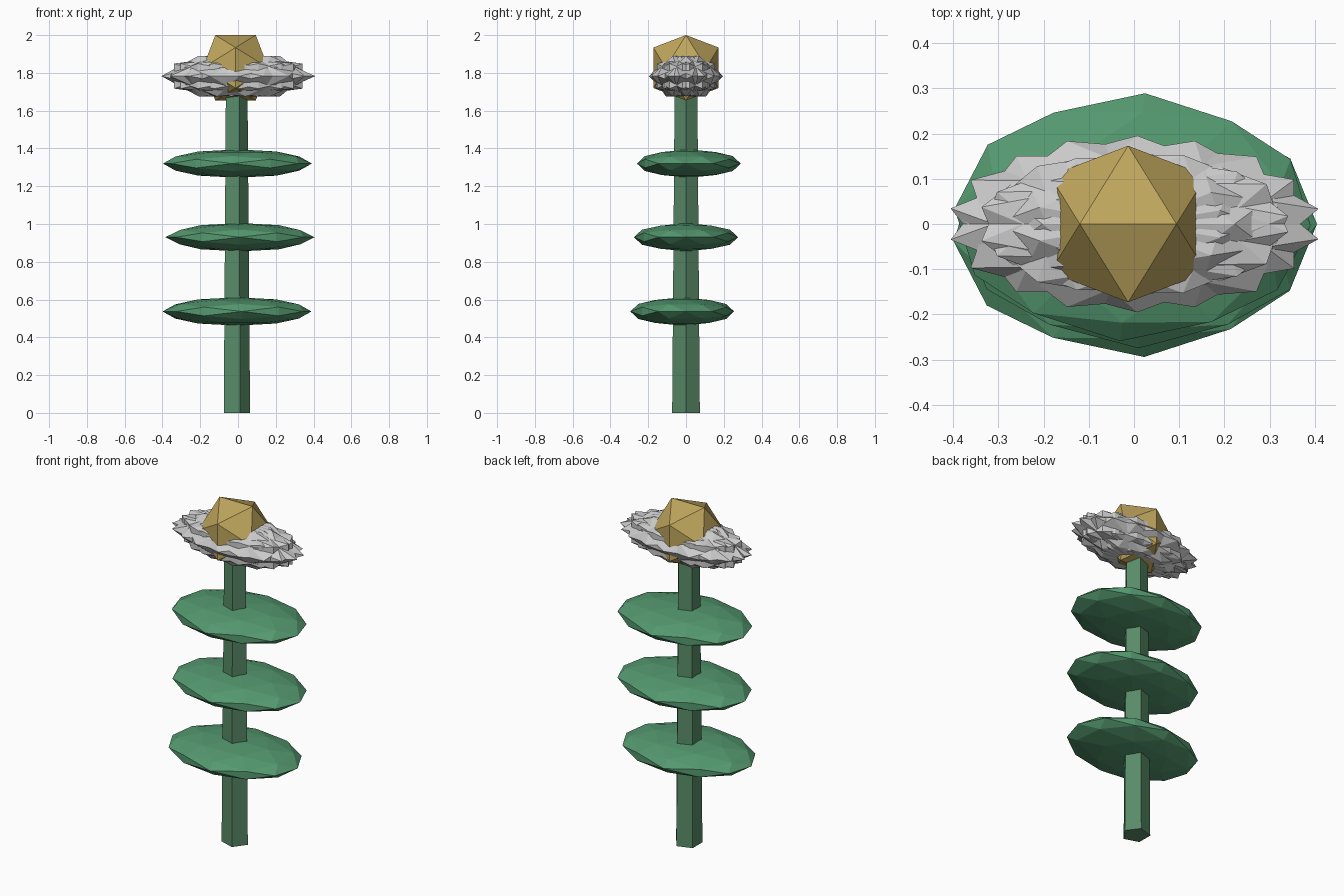
import bpy, bmesh, math
from itertools import product
from mathutils import Vector, Matrix

if "Cube" in bpy.data.objects:
    bpy.data.objects.remove(bpy.data.objects["Cube"])

PHI = (1 + 5 ** 0.5) / 2


def material(name, rgb):
    m = bpy.data.materials.new(name)
    m.diffuse_color = (*rgb, 1)
    m.use_nodes = True
    m.node_tree.nodes["Principled BSDF"].inputs["Base Color"].default_value = m.diffuse_color
    return m


def ico_points(fine):
    """Unit icosahedron with a horizontal top edge; fine adds edge midpoints."""
    bases = [(1, 0, PHI)]
    if fine:
        bases += [(1, PHI, PHI + 1), (0, 0, 1)]
    pts = set()
    for b in bases:
        for s in product((-1, 1), repeat=3):
            v = Vector([c * k for c, k in zip(b, s)]).normalized()
            for i in range(3):
                pts.add(tuple(round(v[(j + i) % 3], 6) + 0.0 for j in range(3)))
    return sorted(pts)


def add_ico(bm, center, radii, turn=0.0, fine=False):
    # turn first, then squash, so the outline stays elliptical
    mat = (Matrix.Translation(center) @ Matrix.Diagonal((*radii, 1))
           @ Matrix.Rotation(turn, 4, 'Z'))
    part = bmesh.new()
    for p in ico_points(fine):
        part.verts.new(p)
    bmesh.ops.convex_hull(part, input=part.verts[:])
    part.transform(mat)
    bmesh.ops.recalc_face_normals(part, faces=part.faces[:])
    tmp = bpy.data.meshes.new("tmp")
    part.to_mesh(tmp)
    part.free()
    bm.from_mesh(tmp)
    bpy.data.meshes.remove(tmp)


def finish(bm, name, mat=None):
    me = bpy.data.meshes.new(name)
    bm.to_mesh(me)
    bm.free()
    if mat:
        me.materials.append(mat)
    ob = bpy.data.objects.new(name, me)
    bpy.context.collection.objects.link(ob)
    return ob


green = material("stem_green", (0.10, 0.26, 0.14))
leaf_green = material("leaf_green", (0.09, 0.32, 0.16))
gold = material("gold", (0.52, 0.38, 0.11))
CX = -0.013

# five-sided tapered stem
bm = bmesh.new()
bmesh.ops.create_cone(bm, cap_ends=True, segments=5, radius1=0.077, radius2=0.063,
                      depth=1.75, matrix=Matrix.Translation((0, 0, 0.875)))
# bring one corner onto +x
corner = max(bm.verts, key=lambda v: v.co.xy.length).co
bm.transform(Matrix.Translation((CX, 0, 0))
             @ Matrix.Rotation(-math.atan2(corner.y, corner.x), 4, 'Z'))
finish(bm, "stem", green)

# three flattened leaf discs
leaves = [("lower_leaf", (-0.005, -0.02, 0.537), 4),
          ("middle_leaf", (0.01, 0.0, 0.93), 0),
          ("upper_leaf", (-0.003, 0.015, 1.32), -4)]
for name, center, deg in leaves:
    bm = bmesh.new()
    add_ico(bm, center, (0.395, 0.275, 0.075), math.radians(deg), fine=True)
    finish(bm, name, leaf_green)

# petals: nine overlapping flattened icosahedra, turned step by step
bm = bmesh.new()
for i in range(9):
    a = math.tau * i / 9
    add_ico(bm, (0.01 * math.cos(a), 0.01 * math.sin(a), 1.783),
            (0.405, 0.187, 0.126), a)
finish(bm, "petals")

# flower centre
bm = bmesh.new()
add_ico(bm, (CX, 0, 1.827), (0.2035,) * 3)
finish(bm, "flower_centre", gold)
